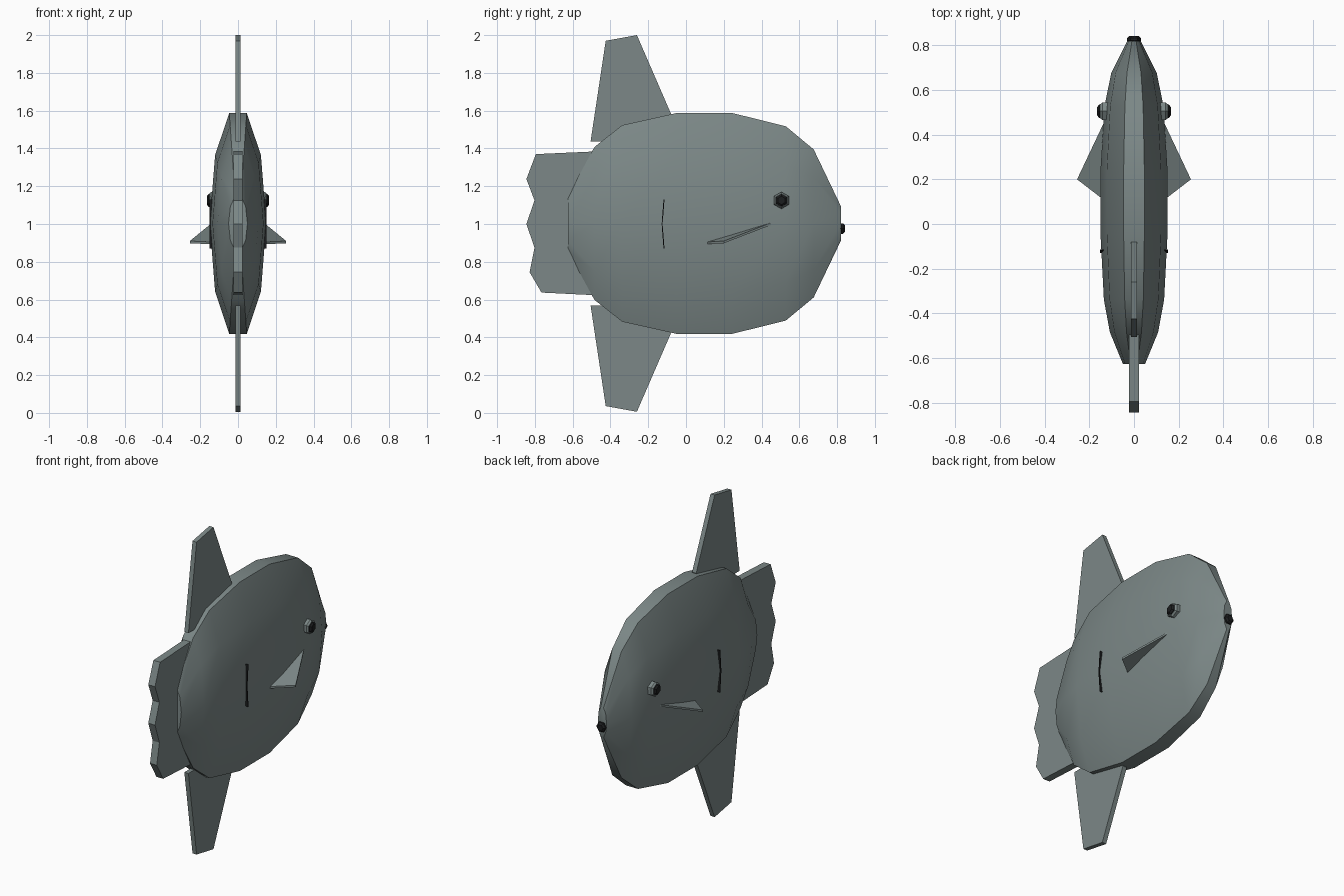
import bpy, bmesh, math
from mathutils import Vector

if "Cube" in bpy.data.objects:
    bpy.data.objects.remove(bpy.data.objects["Cube"])

ZC = 1.003  # height of the body axis


def material(name, rgb):
    m = bpy.data.materials.new(name)
    m.diffuse_color = (*rgb, 1)
    m.use_nodes = True
    m.node_tree.nodes["Principled BSDF"].inputs["Base Color"].default_value = m.diffuse_color
    return m


SKIN = material("slate grey", (0.20, 0.245, 0.242))
BLACK = material("black", (0.012, 0.013, 0.014))


def finish(name, bm, mat, smooth=None):
    bmesh.ops.recalc_face_normals(bm, faces=bm.faces)
    me = bpy.data.meshes.new(name)
    bm.to_mesh(me)
    bm.free()
    me.materials.append(mat)
    ob = bpy.data.objects.new(name, me)
    bpy.context.collection.objects.link(ob)
    if smooth:
        bpy.context.view_layer.objects.active = ob
        ob.select_set(True)
        bpy.ops.object.shade_smooth_by_angle(angle=math.radians(smooth))
        ob.select_set(False)
    return ob


def loft(name, rings, mat, smooth=None):
    """Skin a list of equal-length point rings and cap both ends."""
    bm = bmesh.new()
    vs = [[bm.verts.new(p) for p in r] for r in rings]
    n = len(vs[0])
    for a, b in zip(vs, vs[1:]):
        for i in range(n):
            j = (i + 1) % n
            bm.faces.new((a[i], a[j], b[j], b[i]))
    bm.faces.new(vs[0])
    bm.faces.new(vs[-1])
    return finish(name, bm, mat, smooth)


def plate(name, outline, x0, x1, mat):
    """Extrude a (y, z) outline between two x positions."""
    return loft(name, [[(x, y, z) for y, z in outline] for x in (x0, x1)], mat)


# Body: ten-sided elliptical sections (y, half width, half height)
sections = [(-0.626, 0.05, 0.152), (-0.485, 0.108, 0.425), (-0.338, 0.135, 0.547),
            (-0.048, 0.15, 0.615), (0.243, 0.15, 0.615), (0.528, 0.132, 0.541),
            (0.676, 0.102, 0.412), (0.82, 0.03, 0.096)]
angles = [math.tau * i / 10 for i in range(10)]
loft("body", [[(w * math.cos(a), y, ZC + h * math.sin(a)) for a in angles]
              for y, w, h in sections], SKIN, 40)

# Tall upper and lower fins, mirrored about the body axis
fin = [(-0.505, 0.435), (-0.425, 0.967), (-0.26, 0.997), (-0.08, 0.582),
       (-0.12, 0.50), (-0.40, 0.433)]
for name, s in (("upper_fin", 1), ("lower_fin", -1)):
    plate(name, [(y, ZC + s * z) for y, z in fin], -0.014, 0.014, SKIN)

# Scalloped tail fin
tail = [(-0.46, 1.385), (-0.795, 1.37), (-0.845, 1.238), (-0.802, 1.125),
        (-0.845, 1.0), (-0.802, 0.875), (-0.828, 0.745), (-0.765, 0.637), (-0.46, 0.622)]
plate("tail_fin", tail, -0.023, 0.023, SKIN)

for side, s in (("right", 1), ("left", -1)):
    # Side fin: thin sloping triangle
    tri = [Vector((s * 0.125, 0.475, 1.01)), Vector((s * 0.255, 0.20, 0.904)),
           Vector((s * 0.125, 0.10, 0.898))]
    off = Vector((0, 0, 0.006))
    loft(side + "_side_fin", [[p - off for p in tri], [p + off for p in tri]], SKIN)

    # Gill slit: narrow bent strip
    plate(side + "_gill", [(-0.114, 1.13), (-0.124, 1.0), (-0.114, 0.87),
                           (-0.119, 0.87), (-0.129, 1.0), (-0.119, 1.13)],
          s * 0.135, s * 0.152, BLACK)

    # Eye: hexagonal socket with a domed pupil
    for part, prof, mat in (
            ("socket", [(0.10, 0.045), (0.142, 0.045), (0.152, 0.036)], SKIN),
            ("pupil", [(0.13, 0.034), (0.156, 0.034), (0.165, 0.022)], BLACK)):
        loft(f"{side}_eye_{part}",
             [[(s * x, 0.505 + r * math.sin(math.tau * i / 6),
                1.125 + r * math.cos(math.tau * i / 6)) for i in range(6)]
              for x, r in prof], mat)

# Mouth: small bevelled hexagonal knob
loft("mouth", [[(r * math.cos(math.tau * i / 6), y, 0.976 + r * math.sin(math.tau * i / 6))
                for i in range(6)]
               for y, r in ((0.812, 0.022), (0.822, 0.032), (0.832, 0.032), (0.842, 0.02))],
     BLACK)
